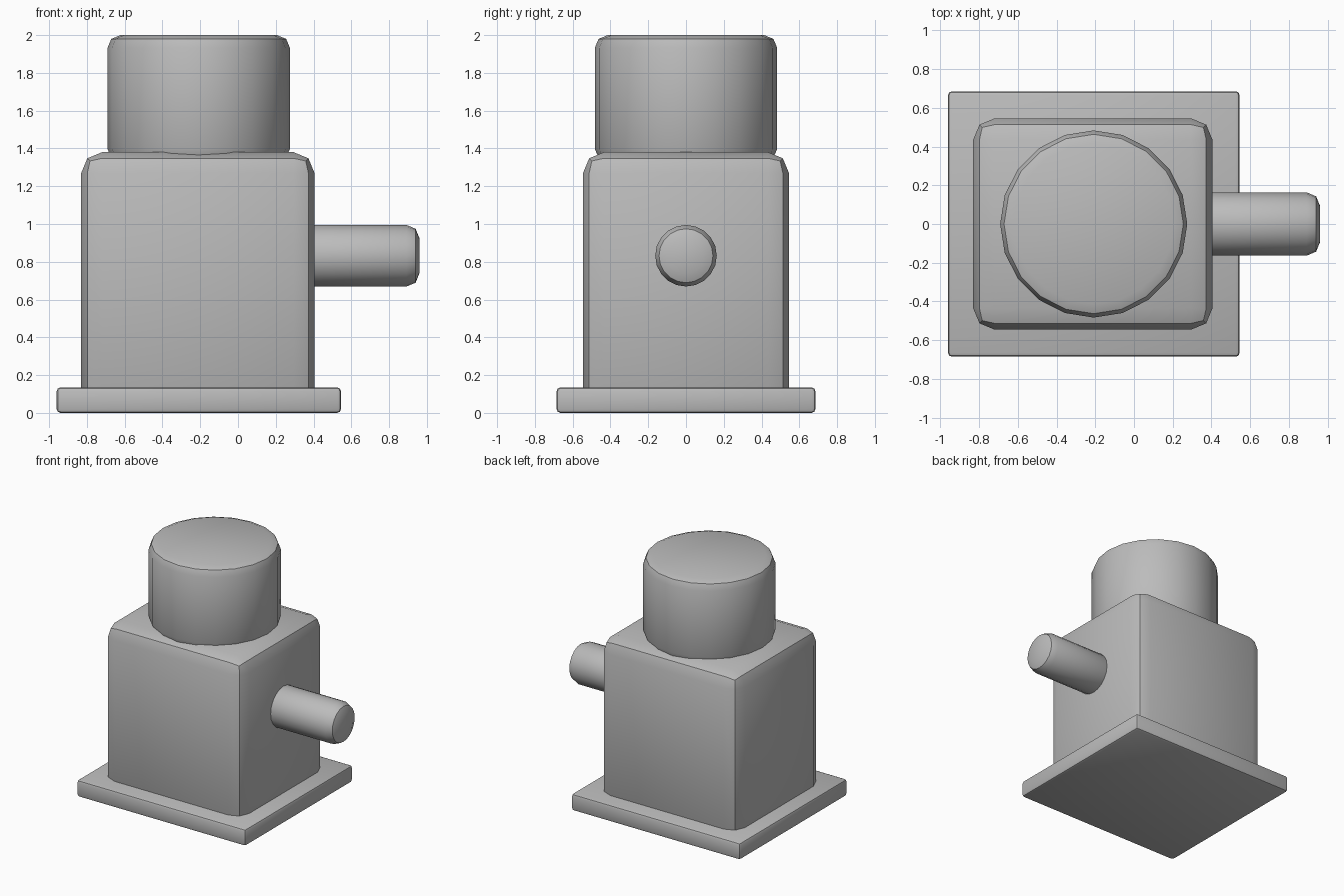
import bpy
from math import pi, radians

cube = bpy.data.objects.get("Cube")
if cube:
    bpy.data.objects.remove(cube, do_unlink=True)

GREY = (0.5, 0.5, 0.5, 1.0)
grey = bpy.data.materials.new("plain_grey")
grey.use_nodes = True
grey.diffuse_color = GREY
grey.node_tree.nodes["Principled BSDF"].inputs["Base Color"].default_value = GREY


def finish(name, bevel):
    """Name the active part, round its edges and shade it."""
    part = bpy.context.object
    part.name = name
    part.data.name = name
    bpy.ops.object.transform_apply(location=False, rotation=True, scale=True)
    part.data.materials.append(grey)
    mod = part.modifiers.new("rounded_edges", "BEVEL")
    mod.width = bevel
    mod.segments = 2
    mod.limit_method = "ANGLE"
    mod.angle_limit = radians(40)
    bpy.ops.object.modifier_apply(modifier=mod.name)
    bpy.ops.object.shade_smooth_by_angle(angle=radians(30))


def box(name, low, high, bevel):
    centre = [(a + b) / 2 for a, b in zip(low, high)]
    bpy.ops.mesh.primitive_cube_add(size=1, location=centre)
    bpy.context.object.scale = [b - a for a, b in zip(low, high)]
    finish(name, bevel)


def cylinder(name, radius, length, centre, bevel, rotation=(0, 0, 0)):
    bpy.ops.mesh.primitive_cylinder_add(
        vertices=20, radius=radius, depth=length, location=centre, rotation=rotation)
    finish(name, bevel)


# Flat plinth and the main block standing in it
box("base_plate", (-0.96, -0.685, 0), (0.545, 0.685, 0.135), 0.02)
box("body", (-0.83, -0.545, 0.02), (0.405, 0.545, 1.38), 0.11)

# Round cap on top
cylinder("top_drum", 0.483, 0.67, (-0.208, 0, 1.665), 0.068)

# Side peg
cylinder("side_peg", 0.163, 0.66, (0.63, 0, 0.832), 0.068, (0, pi / 2, 0))
